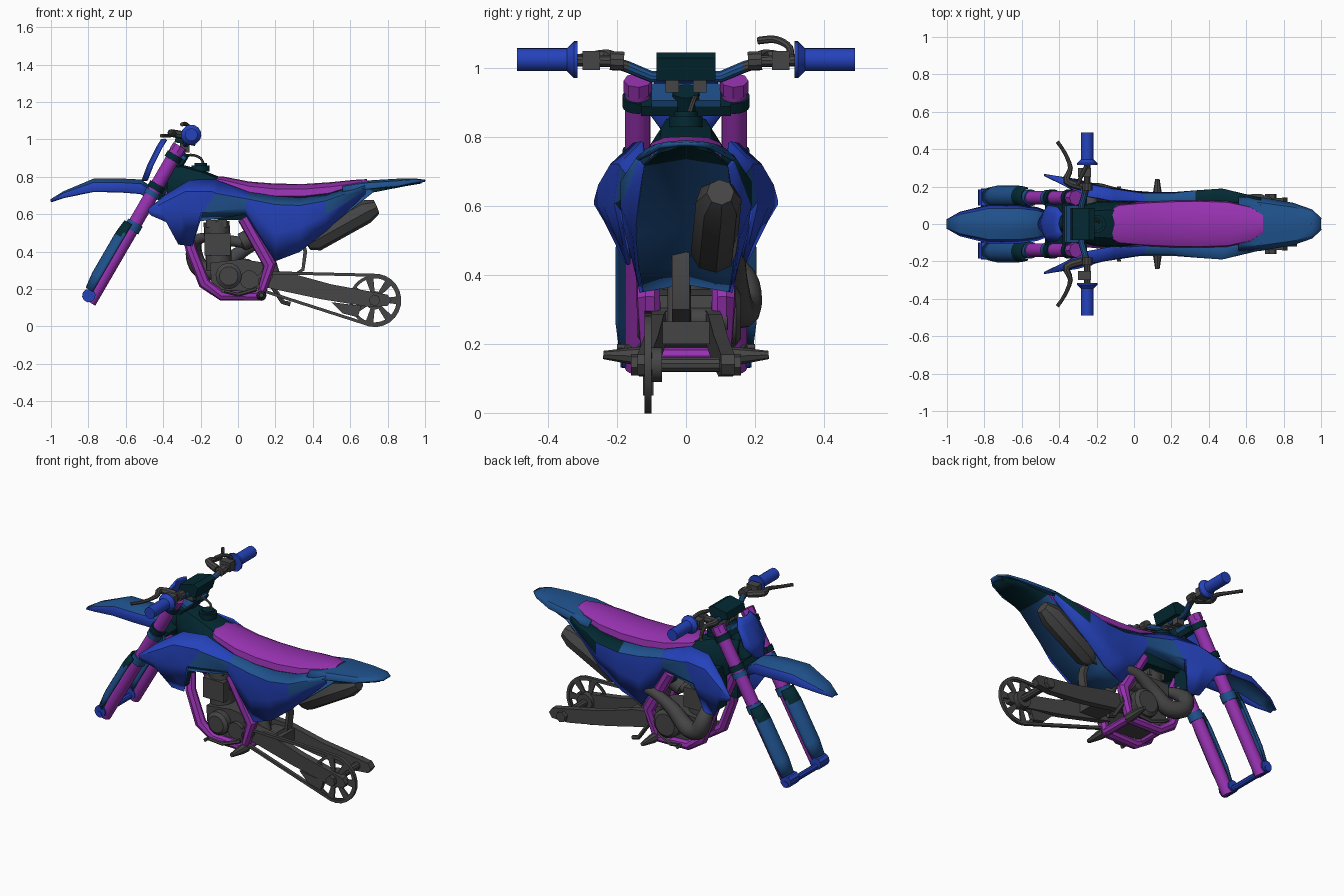
import bpy, bmesh, math
from mathutils import Vector as V

if "Cube" in bpy.data.objects:
    bpy.data.objects.remove(bpy.data.objects["Cube"])

def mat(name, r, g, b):
    m = bpy.data.materials.new(name)
    m.diffuse_color = (r, g, b, 1)
    m.use_nodes = True
    m.node_tree.nodes["Principled BSDF"].inputs["Base Color"].default_value = m.diffuse_color
    return m

PURPLE, BLUE = mat("purple", .31, .032, .44), mat("royal blue", .018, .055, .5)
STEEL, TEAL = mat("steel blue", .014, .085, .27), mat("dark teal", .001, .022, .032)
GREY = mat("dark grey", .06, .06, .06)

def skin(name, rows, m, closed=True, wrap=False, mirror=False, thick=0, rule=None):
    """Bridge rows of points into a surface, optionally mirrored across y = 0."""
    bm = bmesh.new()
    vs = [[bm.verts.new(p) for p in row] for row in rows]
    n, k = len(rows), len(rows[0])
    for i in range(n if wrap else n - 1):
        a, b = vs[i], vs[(i + 1) % n]
        for j in range(k if closed else k - 1):
            bm.faces.new((a[j], a[(j + 1) % k], b[(j + 1) % k], b[j]))
    if closed and not wrap:
        bm.faces.new(vs[0])
        bm.faces.new(vs[-1])
    bmesh.ops.recalc_face_normals(bm, faces=bm.faces[:])
    me = bpy.data.meshes.new(name)
    for x in (m if isinstance(m, tuple) else (m,)):
        me.materials.append(x)
    for f in bm.faces:
        f.smooth = True
        if rule:
            f.material_index = rule(f.calc_center_median(), f.normal)
    bm.to_mesh(me)
    bm.free()
    me.set_sharp_from_angle(angle=math.radians(35))
    ob = bpy.data.objects.new(name, me)
    bpy.context.collection.objects.link(ob)
    if thick:
        s = ob.modifiers.new("thickness", 'SOLIDIFY')
        s.thickness, s.offset = thick, 0
    if mirror:
        s = ob.modifiers.new("mirror", 'MIRROR')
        s.use_axis, s.use_mirror_merge = (False, True, False), False

def tube(name, pts, r, m, n=12, curve=0, mirror=False, rule=None):
    """Round sweep; r is one radius or one per point; curve adds spline steps."""
    rs = r if isinstance(r, list) else [r] * len(pts)
    q = [V((*p, s)) for p, s in zip(pts, rs)]
    if curve:
        e, out = [q[0]] + q + [q[-1]], []
        for i in range(1, len(e) - 2):
            a, b, c, d = e[i - 1:i + 3]
            for t in [s / curve for s in range(curve)]:
                out.append(.5 * (2 * b + (c - a) * t + (2 * a - 5 * b + 4 * c - d) * t * t + (3 * b - a - 3 * c + d) * t ** 3))
        q = out + [q[-1]]
    p, u, rows = [v.to_3d() for v in q], None, []
    for i, c in enumerate(p):
        d = (p[min(i + 1, len(p) - 1)] - p[max(i - 1, 0)]).normalized()
        u = u or d.orthogonal()
        u = (u - d * u.dot(d)).normalized()
        w = d.cross(u)
        rows.append([c + q[i].w * (u * math.cos(math.tau * j / n) + w * math.sin(math.tau * j / n)) for j in range(n)])
    skin(name, rows, m, mirror=mirror, rule=rule)

def prism(name, prof, y0, y1, m, mirror=False, splay=0):
    """Side profile in x and z, extruded in y; splay widens it toward the rear."""
    skin(name, [[(x, y + splay * x, z) for x, z in prof] for y in (y0, y1)], m, mirror=mirror)

def box(name, x0, x1, y0, y1, z0, z1, m, mirror=False):
    prism(name, [(x0, z0), (x1, z0), (x1, z1), (x0, z1)], y0, y1, m, mirror)

def section(x, hw, z0, z1):
    return [(x, s * hw, z0 + (z1 - z0) * t) for s, t in [(-.8, 0), (-1, .3), (-.95, .7), (-.6, .95), (0, 1),
                                                       (.6, .95), (.95, .7), (1, .3), (.8, 0)]]

def arch(x, hw, zt, ze):
    return [(x, s * hw, ze + (zt - ze) * t) for s, t in [(-1, 0), (-.8, .7), (-.35, .9), (0, 1), (.35, .9), (.8, .7), (1, 0)]]

# Front fork: legs, guards, clamps, axle
A, B, Y = V((-.795, .14, .13)), V((-.31, .14, .965)), V((0, 1, 0))
F = (B - A).normalized()
N = V((-F.z, 0, F.x))

def at(t, y=.14, d=0):
    p = A.lerp(B, t) + N * d
    return V((p.x, y, p.z))

def plate(name, t0, t1, d0, d1, hw, m):
    skin(name, [[at(t0, y, d0), at(t1, y, d0), at(t1, y, d1), at(t0, y, d1)] for y in (-hw, hw)], m)

tube("fork_leg", [at(0), at(1)], .037, PURPLE, 16, mirror=True)
tube("fork_cap", [at(.96), at(1)], .041, PURPLE, 8, mirror=True)
arc = [math.radians(-85 + 17 * i) for i in range(11)]
skin("fork_guard", [[at(t, .147, .008) + r * (N * math.cos(a) + Y * math.sin(a)) for a in arc] for t, r in
     ((.06, .044), (.15, .054), (.40, .054), (.43, .052), (.49, .045))], (STEEL, TEAL), closed=False, thick=.008,
     mirror=True, rule=lambda c, n: int(c.z > .49))
tube("fork_seal_ring", [at(.46), at(.51)], .044, STEEL, 16, mirror=True)
tube("fork_collar", [at(.68), at(.71)], .043, STEEL, 16, mirror=True)
tube("axle_lug", [at(.03, .10, .02), at(.03, .185, .02)], .036, BLUE, 10, mirror=True)
tube("front_axle", [(-.80, -.19, .15), (-.80, .19, .15)], .018, BLUE, 10)
for nm, t in (("lower_clamp", .74), ("upper_clamp", .93)):
    tube(nm + "_ring", [at(t - .02), at(t + .015)], .045, TEAL, 16, mirror=True)
    plate(nm, t - .018, t + .015, -.06, .035, .13, TEAL)
plate("clamp_plate", .945, .965, -.06, .04, .1, STEEL)
tube("steering_stem", [at(.68, 0, -.03), at(.98, 0, -.03)], .04, TEAL)

# Front fender and number plate
skin("front_fender", [arch(*a) for a in [(-1, .02, .675, .667), (-.93, .06, .718, .69), (-.77, .1, .785, .722),
     (-.62, .1, .785, .718), (-.52, .085, .78, .71), (-.45, .06, .73, .67)]], (STEEL, BLUE),
     closed=False, thick=.012, rule=lambda c, n: int(abs(n.y) > .45))
skin("number_plate", [[(x + .022 * s * s, s * h, z) for s in (-1, -.6, 0, .6, 1)] for x, h, z in
     [(-.51, .04, .78), (-.48, .1, .86), (-.43, .09, .96), (-.405, .055, 1.0)]], BLUE, closed=False, thick=.012)

# Handlebar, grips, pad, levers, hoses
tube("handlebar", [(-.25, -.45, 1.025), (-.25, -.22, 1.02), (-.26, -.17, 1.004), (-.28, -.1, .975), (-.28, .1, .975),
     (-.26, .17, 1.004), (-.25, .22, 1.02), (-.25, .45, 1.025)], .017, (STEEL, GREY), 10, rule=lambda c, n: int(abs(c.y) > .18))
tube("grip", [(-.25, y, 1.025) for y in (.315, .325, .345, .49)], [.054, .054, .034, .034], BLUE, 14, mirror=True)
prism("bar_pad", [(-.34, .985), (-.33, 1.025), (-.24, 1.045), (-.21, 1.03), (-.23, .965)], -.085, .085, TEAL)
box("bar_mount", -.31, -.26, .02, .06, .93, .98, GREY, True)
tube("lever_clamp", [(-.25, .18, 1.02), (-.25, .22, 1.022)], .028, GREY, 10, mirror=True)
box("control_housing", -.30, -.23, .25, .30, .995, 1.05, GREY, True)
tube("lever", [(-.28, .2, 1.02), (-.36, .23, 1.035), (-.34, .30, 1.03), (-.37, .38, 1.02), (-.41, .44, 1.02)],
     [.022, .02, .013, .01, .01], GREY, 8, 3, True)
tube("brake_hose", [(-.3, .21, 1.08), (-.28, .26, 1.083), (-.26, .3, 1.06), (-.26, .3, 1.02)], .011, GREY, 8, 4)
tube("throttle_cable", [(-.33, .04, .86), (-.27, .03, .915), (-.2, .02, .90), (-.18, 0, .84)], .007, GREY, 6, 4)

# Tank, cap, radiators, airbox, seat
skin("tank", [section(*a) for a in [(-.38, .05, .7, .86), (-.3, .095, .62, .865), (-.2, .12, .58, .84),
     (-.1, .125, .57, .80), (.06, .11, .57, .73)]], TEAL)
tube("tank_cap", [(-.2, 0, z) for z in (.83, .862, .862, .875)], [.05, .05, .035, .035], TEAL, 12)
box("radiator", -.31, -.25, .05, .165, .45, .70, TEAL, True)
box("airbox", .04, .25, -.1, .1, .5, .69, TEAL)
skin("seat", [section(*a) for a in [(-.13, .075, .77, .80), (-.08, .105, .74, .802), (.06, .118, .69, .775),
     (.2, .125, .67, .764), (.35, .127, .67, .762), (.5, .122, .69, .772), (.62, .095, .72, .784), (.69, .05, .75, .788)]], PURPLE)

# Side bodywork: radiator shroud running into the rear side panel
body = [[(-.48, .26, .625), (-.48, .262, .615), (-.475, .262, .605), (-.465, .255, .595)],
        [(-.39, .215, .70), (-.40, .25, .66), (-.40, .25, .60), (-.385, .235, .56)],
        [(-.26, .15, .78), (-.28, .215, .72), (-.30, .235, .60), (-.32, .175, .44)],
        [(-.12, .125, .785), (-.14, .19, .72), (-.20, .205, .61), (-.245, .165, .43)],
        [(-.10, .125, .775), (-.12, .185, .71), (-.19, .20, .61), (-.235, .17, .56)],
        [(.06, .12, .715), (.05, .16, .68), (.04, .165, .635), (.04, .14, .60)],
        [(.20, .118, .695), (.20, .16, .65), (.20, .165, .50), (.20, .13, .35)],
        [(.33, .118, .69), (.33, .175, .645), (.33, .175, .53), (.33, .14, .40)],
        [(.47, .12, .705), (.47, .185, .67), (.47, .185, .60), (.47, .15, .51)],
        [(.68, .10, .765), (.68, .135, .745), (.68, .135, .73), (.68, .12, .71)]]

def body_colour(c, n):
    if c.y > 0 and c.x > .3 and c.z > .675:
        return 2
    return int(-.12 < c.x < .1 and c.z < .69 or c.x > .1 and c.z > .66 and abs(c.y) < .16)

for side, s in (("left", 1), ("right", -1)):
    skin(side + "_bodywork", [[(x, s * y, z) for x, y, z in row] for row in body], (BLUE, STEEL, TEAL),
         closed=False, thick=.01, rule=body_colour)

# Rear fender and its inner guard
skin("rear_fender", [arch(*a) for a in [(.56, .14, .755, .72), (.68, .14, .775, .735), (.85, .11, .785, .75),
     (.95, .075, .786, .77), (1.0, .03, .78, .776)]], STEEL, closed=False, thick=.01)
skin("inner_guard", [[(x, -h, z), (x - .03, 0, z + .02), (x, h, z)] for x, h, z in [(.98, .04, .768), (.9, .08, .755),
     (.72, .12, .72), (.47, .15, .52), (.33, .135, .41), (.2, .125, .355)]], (STEEL, TEAL), closed=False, thick=.008,
     rule=lambda c, n: int(c.x > .75))

# Frame cradle
tube("frame_cradle", [(-.27, .07, .5), (-.25, .095, .41), (-.18, .1, .23), (-.09, .1, .167), (.12, .1, .163),
     (.17, .11, .33), (.03, .11, .58)], [.03, .03, .032, .028, .03, .036, .034], PURPLE, 8, mirror=True)
tube("frame_crossbar", [(.12, -.1, .165), (.12, .1, .165)], .025, PURPLE, 8)
tube("front_crossbar", [(-.13, -.1, .195), (-.13, .1, .195)], .02, PURPLE, 8)
tube("down_tube", [at(.78, 0, -.04), (-.27, 0, .5)], .035, PURPLE, 8)

# Engine: crankcase, barrel, covers, carburettor, shock
prism("crankcase", [(-.14, .2), (.08, .18), (.16, .24), (.15, .34), (.02, .36), (-.15, .34)], -.09, .1, GREY)
tube("cylinder", [(-.10, 0, .3), (-.115, 0, .56)], .07, GREY, 14)
box("cylinder_jacket", -.18, -.04, -.08, .08, .38, .50, GREY)
box("cylinder_head", -.17, -.06, -.06, .06, .53, .57, GREY)
tube("clutch_cover", [(.03, y, .28) for y in (.08, .145, .16)], [.085, .085, .065], GREY, 16)
tube("flywheel_cover", [(-.05, y, .27) for y in (-.08, -.125, -.14)], [.07, .07, .05], GREY, 14)
tube("sprocket_cover", [(.06, -.08, .25), (.06, -.115, .25)], .05, GREY, 12)
tube("carburettor", [(-.05, 0, .46), (.02, 0, .45), (.02, 0, .45), (.12, 0, .5)], [.03, .03, .05, .055], GREY)
tube("shock_absorber", [(.1, -.02, .56), (.2, -.02, .25)], .035, GREY)
tube("swingarm_pivot", [(.15, -.12, .27), (.15, .12, .27)], .035, GREY)

# Exhaust
tube("exhaust_pipe", [(-.16, .02, .48), (-.22, .08, .46), (-.235, .16, .39), (-.20, .17, .31), (-.11, .15, .30),
     (-.01, .14, .38), (.1, .14, .44), (.25, .11, .45), (.41, .085, .455)],
     [.022, .032, .045, .05, .048, .04, .03, .025, .025], GREY, 12, 4)
tube("muffler", [(.37, .075, .44), (.41, .08, .465), (.68, .095, .615), (.74, .1, .64)], [.035, .067, .067, .04], GREY, 8)

# Swingarm, rear axle, sprocket, chain
prism("swingarm", [(.1, .305), (.28, .285), (.5, .225), (.8, .17), (.82, .14), (.8, .11), (.7, .105), (.45, .145),
      (.12, .215)], .045, .085, GREY, True, .07)
box("swingarm_bridge", .2, .33, -.08, .08, .2, .265, GREY)
tube("rear_axle", [(.73, -.16, .14), (.73, .16, .14)], .022, GREY, 10)
tube("axle_nut", [(.73, .13, .14), (.73, .16, .14)], .032, GREY, 6, mirror=True)

def polar(r, a, y):
    return (.73 + r * math.cos(a), y, .14 + r * math.sin(a))

skin("rear_sprocket_rim", [[polar(r, i * math.pi / 18, y) for r, y in ((.118, -.114), (.135, -.114), (.135, -.106), (.118, -.106))]
                           for i in range(36)], GREY, wrap=True)
for a in [i * math.tau / 7 for i in range(7)]:
    skin("sprocket_spoke", [[polar(r, a + d, y) for r, d in ((.03, -.3), (.125, -.17), (.125, .17), (.03, .3))]
                            for y in (-.115, -.105)], GREY)
tube("sprocket_hub", [(.73, -.12, .14), (.73, -.07, .14)], .05, GREY, 14)
path = [V(polar(.135, math.radians(-100 + i * 15), 0)) for i in range(14)]
path += [V((.15 + .05 * math.cos(a), 0, .238 + .05 * math.sin(a))) for a in [math.radians(90 + i * 24) for i in range(8)]]
loop = []
for i, p in enumerate(path):
    o = (path[(i + 1) % len(path)] - path[i - 1]).normalized().cross(Y) * .008
    loop.append([p + s * o + Y * y for s, y in ((-1, -.12), (1, -.12), (1, -.1), (-1, -.1))])
skin("chain", loop, GREY, wrap=True)
prism("chain_guide", [(.5, .13), (.66, .11), (.64, .05), (.56, .07)], -.125, -.095, GREY)

# Foot controls and mud flap
tube("footpeg", [(.125, .1, .165), (.125, .15, .165), (.125, .24, .168)], [.028, .026, .012], GREY, 8, mirror=True)
tube("foot_lever", [(.1, .12, .2), (0, .15, .17), (-.08, .17, .19), (-.08, .2, .19)], .011, GREY, 6, mirror=True)
tube("peg_bracket", [(.16, .1, .25), (.24, .11, .13), (.28, .11, .12)], .013, GREY, 6)
prism("mud_flap", [(.32, .5), (.345, .5), (.37, .4), (.355, .3), (.29, .26), (.29, .275), (.34, .31), (.35, .4)], -.04, .01, GREY)
